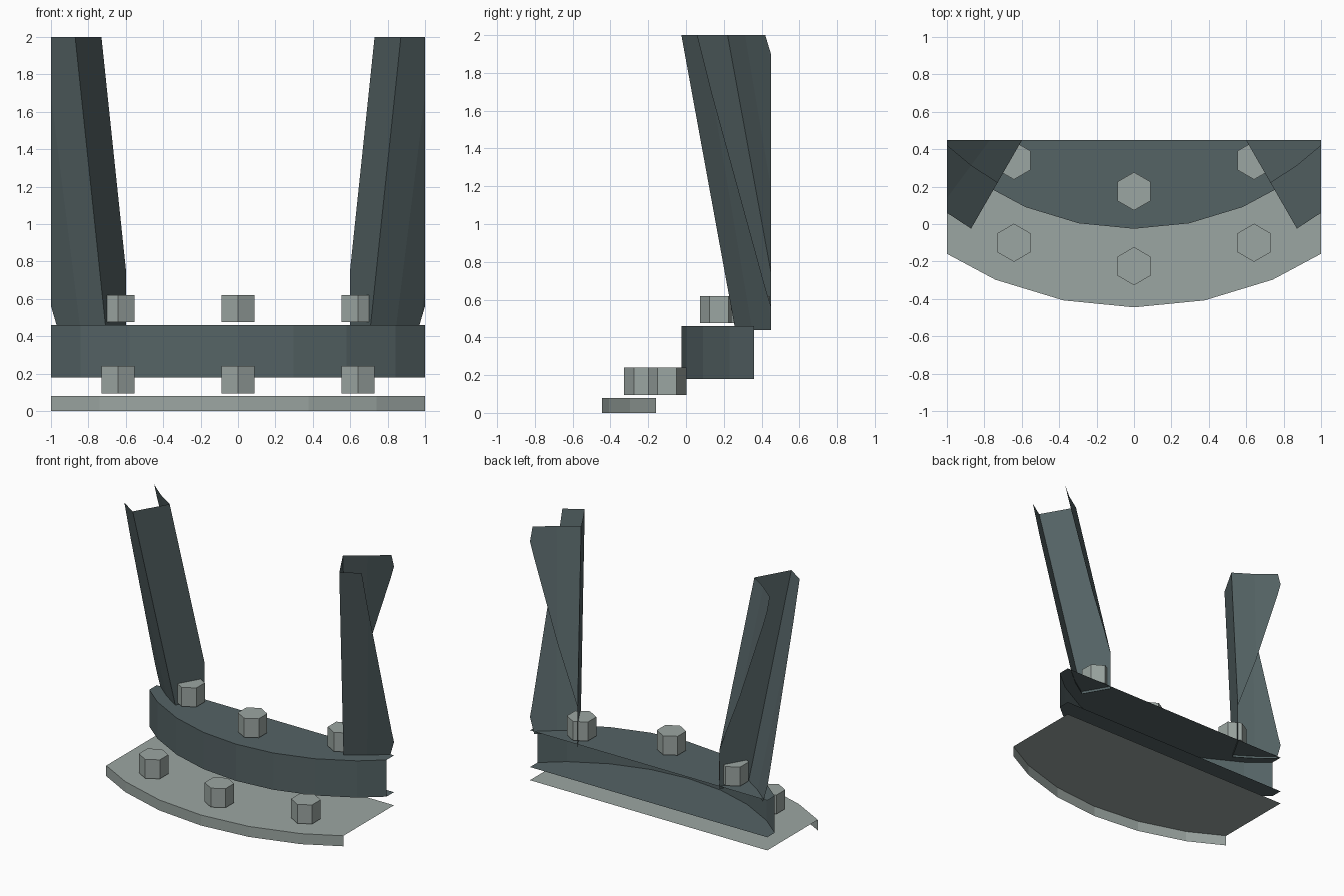
import bpy, bmesh
from math import sin, cos, radians

if "Cube" in bpy.data.objects:
    bpy.data.objects.remove(bpy.data.objects["Cube"])

CY = 1.49                      # shared centre of all the arcs, behind the model
STEP = 360 / 32


def material(name, rgb):
    m = bpy.data.materials.new(name)
    m.diffuse_color = (*rgb, 1)
    m.use_nodes = True
    m.node_tree.nodes["Principled BSDF"].inputs["Base Color"].default_value = m.diffuse_color
    return m


LIGHT = material("light_metal", (0.33, 0.38, 0.36))
DARK = material("dark_metal", (0.09, 0.125, 0.13))


def polar(r, deg, z):
    a = radians(deg)
    return (r * sin(a), CY - r * cos(a), z)


def sweep(bm, profile, angles):
    """Sweep an open (radius, z) profile around the shared centre."""
    rows = [[bm.verts.new(polar(r, a, z)) for a in angles] for r, z in profile]
    for lo, hi in zip(rows, rows[1:]):
        for i in range(len(angles) - 1):
            bm.faces.new((lo[i], lo[i + 1], hi[i + 1], hi[i]))


def finish(bm, name, mat, clip=True):
    bmesh.ops.remove_doubles(bm, verts=bm.verts[:], dist=1e-5)
    if clip:                   # cut the round structure to the model's box
        for co, no in (((1, 0, 0), (1, 0, 0)), ((-1, 0, 0), (-1, 0, 0)),
                       ((0, 0.45, 0), (0, 1, 0))):
            bmesh.ops.bisect_plane(bm, geom=bm.verts[:] + bm.edges[:] + bm.faces[:],
                                   plane_co=co, plane_no=no, clear_outer=True)
    me = bpy.data.meshes.new(name)
    bm.to_mesh(me)
    bm.free()
    me.materials.append(mat)
    bpy.context.collection.objects.link(bpy.data.objects.new(name, me))


arc = [STEP * i for i in range(-6, 7)]

# Base plate: top sheet with an outer rim, open below
bm = bmesh.new()
sweep(bm, [(1.935, 0), (1.935, 0.08), (0.8, 0.08)], arc)
finish(bm, "base_plate", LIGHT)

# Raised drum: lower sheet, wall and upper sheet
bm = bmesh.new()
sweep(bm, [(0.8, 0.18), (1.515, 0.18), (1.515, 0.46), (0.8, 0.46)], arc)
finish(bm, "drum_ring", DARK)

# Leaning channel legs: radial web with curved front and back flanges
Z0, Z1 = 0.44, 2.0
FRONT, BACK = (1.418, 1.747), (1.136, 1.465)
for side, label in ((-1, "left"), (1, "right")):
    bm = bmesh.new()
    flange = [side * (29.9 + 6.6 * i) for i in range(5)]
    for r0, r1 in (FRONT, BACK):
        sweep(bm, [(r0, Z0), (r1, Z1)], flange)
    web = [(FRONT[0], Z0), (BACK[0], Z0), (BACK[1], Z1), (FRONT[1], Z1)]
    bm.faces.new([bm.verts.new(polar(r, flange[0], z)) for r, z in web])
    finish(bm, label + "_leg", DARK)

# Hexagonal bolts on the plate and on the drum
for row, z, places in (("lower", 0.095, ((-0.642, -0.10), (0, -0.225), (0.642, -0.10))),
                       ("upper", 0.475, ((-0.642, 0.34), (0, 0.175), (0.642, 0.34)))):
    for n, (x, y) in enumerate(places):
        bm = bmesh.new()
        ring = [(x + 0.102 * sin(radians(60 * k)), y + 0.102 * cos(radians(60 * k)))
                for k in range(6)]
        base = bm.faces.new([bm.verts.new((*p, z)) for p in ring])
        top = bmesh.ops.extrude_face_region(bm, geom=[base], use_keep_orig=True)["geom"]
        bmesh.ops.translate(bm, vec=(0, 0, 0.145),
                            verts=[v for v in top if isinstance(v, bmesh.types.BMVert)])
        bmesh.ops.recalc_face_normals(bm, faces=bm.faces[:])
        finish(bm, f"{row}_bolt_{n + 1}", LIGHT, clip=False)
